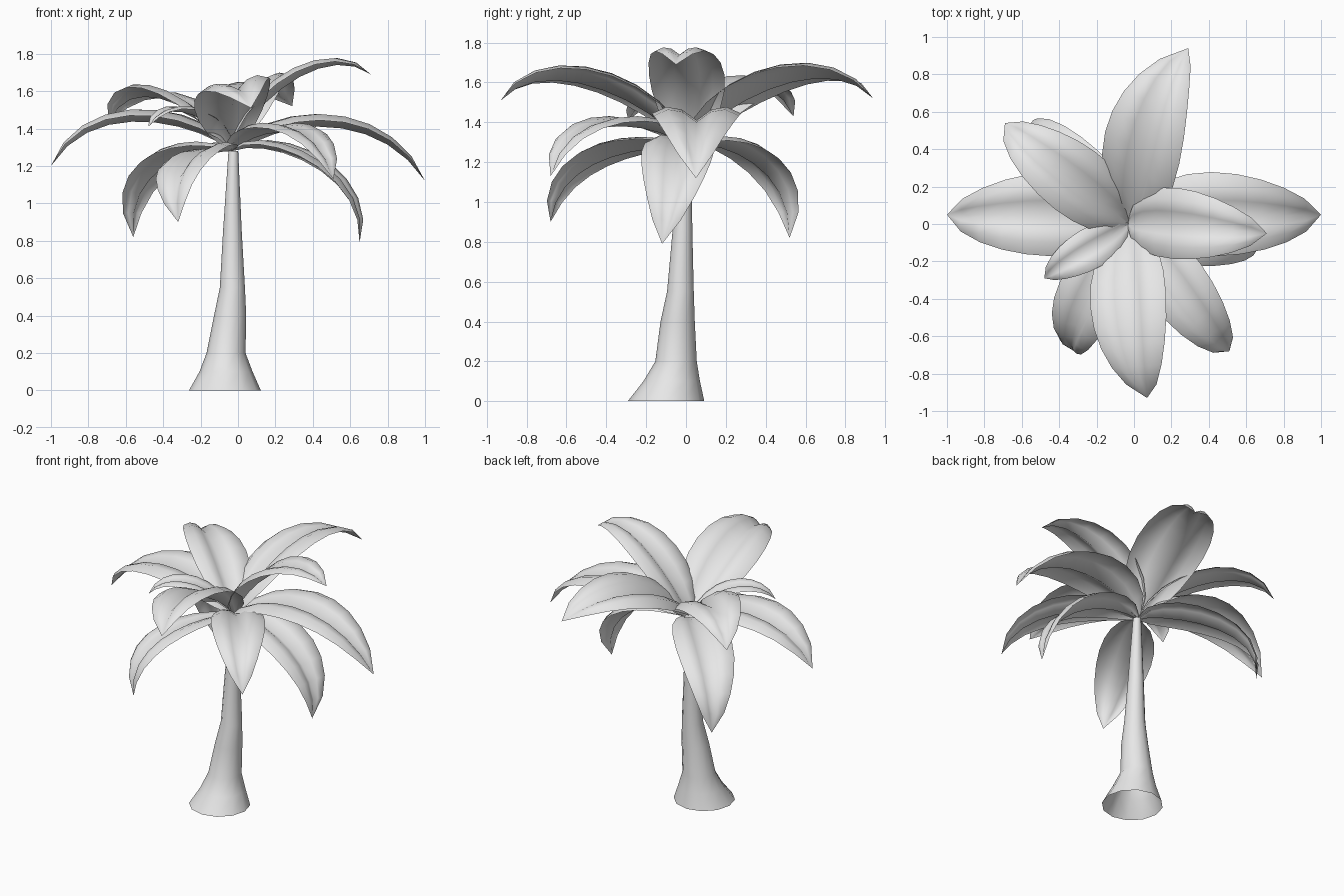
import bpy, bmesh, math
from mathutils import Vector

old_cube = bpy.data.objects.get("Cube")
if old_cube:
    bpy.data.objects.remove(old_cube, do_unlink=True)

# One plain grey material for the whole tree
grey = bpy.data.materials.new("pale grey")
grey.use_nodes = True
grey.diffuse_color = (0.8, 0.8, 0.8, 1)
for node in grey.node_tree.nodes:
    if node.type == "BSDF_PRINCIPLED":
        node.inputs["Base Color"].default_value = (0.8, 0.8, 0.8, 1)
        node.inputs["Roughness"].default_value = 0.8


def finish(name, bm, angle):
    """Turn a bmesh into a smooth shaded object with sharp creases kept."""
    mesh = bpy.data.meshes.new(name)
    bm.to_mesh(mesh)
    bm.free()
    mesh.materials.append(grey)
    obj = bpy.data.objects.new(name, mesh)
    bpy.context.collection.objects.link(obj)
    bpy.ops.object.select_all(action="DESELECT")
    obj.select_set(True)
    bpy.context.view_layer.objects.active = obj
    bpy.ops.object.shade_smooth_by_angle(angle=math.radians(angle))
    return obj


def build_trunk(rings, sides):
    """Loft a leaning, flared trunk through rings of (x, y, z, radius)."""
    bm = bmesh.new()
    loops = []
    for x, y, z, radius in rings:
        loop = []
        for i in range(sides):
            a = math.tau * i / sides
            loop.append(bm.verts.new((x + radius * math.cos(a),
                                      y + radius * math.sin(a), z)))
        loops.append(loop)
    for low, high in zip(loops, loops[1:]):
        for i in range(sides):
            j = (i + 1) % sides
            bm.faces.new((low[i], low[j], high[j], high[i]))
    bm.faces.new(loops[-1])
    return finish("trunk", bm, 50)


def curve_point(points, t):
    """Cubic curve passing through four evenly spaced points."""
    result = Vector((0, 0, 0))
    last = len(points) - 1
    for i, p in enumerate(points):
        weight = 1.0
        for j in range(last + 1):
            if j != i:
                weight *= (t * last - j) / (i - j)
        result += p * weight
    return result


# Half cross-section of a frond: groove at the midrib, hump, lowered edge
HALF = [(0.33, 0.24), (0.67, 0.30), (1.0, 0.15)]
SECTION = [(-u, h) for u, h in reversed(HALF)] + [(0, 0)] + HALF


def build_frond(name, points, half_width, roll, segments=9):
    """Sweep the folded cross-section along the arching midrib."""
    points = [Vector(p) for p in points]
    heading = points[-1] - points[0]
    level = Vector((-heading.y, heading.x, 0)).normalized()
    cos_roll, sin_roll = math.cos(math.radians(roll)), math.sin(math.radians(roll))
    bm = bmesh.new()
    rows = []
    for s in range(segments + 1):
        t = s / segments
        centre = curve_point(points, t)
        step = 0.01
        tangent = curve_point(points, t + step) - curve_point(points, t - step)
        upright = tangent.cross(level).normalized()
        # A positive roll turns the upper side towards the frond's left
        side = level * cos_roll - upright * sin_roll
        normal = upright * cos_roll + level * sin_roll
        taper = max(math.sin(math.pi * t ** 0.83), 0) ** 0.75
        width = half_width * taper
        if s == 0:
            width = half_width * 0.1
        rows.append([bm.verts.new(centre + side * u * width + normal * h * width)
                     for u, h in SECTION])
    for near, far in zip(rows, rows[1:]):
        for i in range(len(SECTION) - 1):
            bm.faces.new((near[i], far[i], far[i + 1], near[i + 1]))
    bmesh.ops.remove_doubles(bm, verts=bm.verts, dist=0.0005)
    # Top sides face up
    bm.normal_update()
    if sum(f.normal.z * f.calc_area() for f in bm.faces) < 0:
        bmesh.ops.reverse_faces(bm, faces=bm.faces)
    return finish(name, bm, 75)


build_trunk([
    (-0.07, -0.10, 0, 0.192),
    (-0.064, -0.072, 0.1, 0.142),
    (-0.064, -0.05, 0.2, 0.104),
    (-0.042, -0.042, 0.4, 0.086),
    (-0.03, -0.028, 0.55, 0.067),
    (-0.03, -0.018, 0.85, 0.05),
    (-0.025, 0, 1.28, 0.026),
], 12)

# Fronds: two midrib points, the tip, the half width and the roll
CROWN = (-0.03, 0, 1.28)
FRONDS = {
    "top_back_frond": ((0.03, 0.3, 1.51), (0.12, 0.65, 1.62), (0.29, 0.94, 1.52), 0.22, 12),
    "top_front_frond": ((-0.03, -0.3, 1.51), (0, -0.65, 1.61), (0.07, -0.93, 1.51), 0.21, -12),
    "top_left_frond": ((0.15, 0.01, 1.54), (0.43, -0.02, 1.72), (0.71, -0.05, 1.69), 0.19, 0),
    "top_back_right_frond": ((-0.24, 0.17, 1.48), (-0.5, 0.37, 1.57), (-0.69, 0.54, 1.43), 0.19, -10),
    "small_front_right_frond": ((-0.18, -0.1, 1.44), (-0.35, -0.2, 1.49), (-0.48, -0.29, 1.41), 0.11, 0),
    "middle_right_frond": ((-0.32, 0.05, 1.41), (-0.69, 0.05, 1.42), (-1, 0.05, 1.2), 0.225, 0),
    "middle_left_frond": ((0.3, 0.05, 1.4), (0.68, 0.05, 1.37), (1, 0.05, 1.12), 0.225, 0),
    "middle_front_left_frond": ((0.15, -0.22, 1.37), (0.36, -0.5, 1.35), (0.51, -0.68, 1.13), 0.17, 0),
    "low_front_right_frond": ((-0.19, -0.28, 1.25), (-0.31, -0.54, 1.14), (-0.32, -0.68, 0.9), 0.17, -12),
    "low_left_frond": ((0.24, -0.03, 1.27), (0.53, -0.06, 1.1), (0.65, -0.12, 0.79), 0.185, 0),
    "low_back_right_frond": ((-0.23, 0.18, 1.27), (-0.47, 0.41, 1.13), (-0.56, 0.52, 0.82), 0.18, 0),
}
for name, (first, second, tip, half_width, roll) in FRONDS.items():
    build_frond(name, (CROWN, first, second, tip), half_width, roll)
